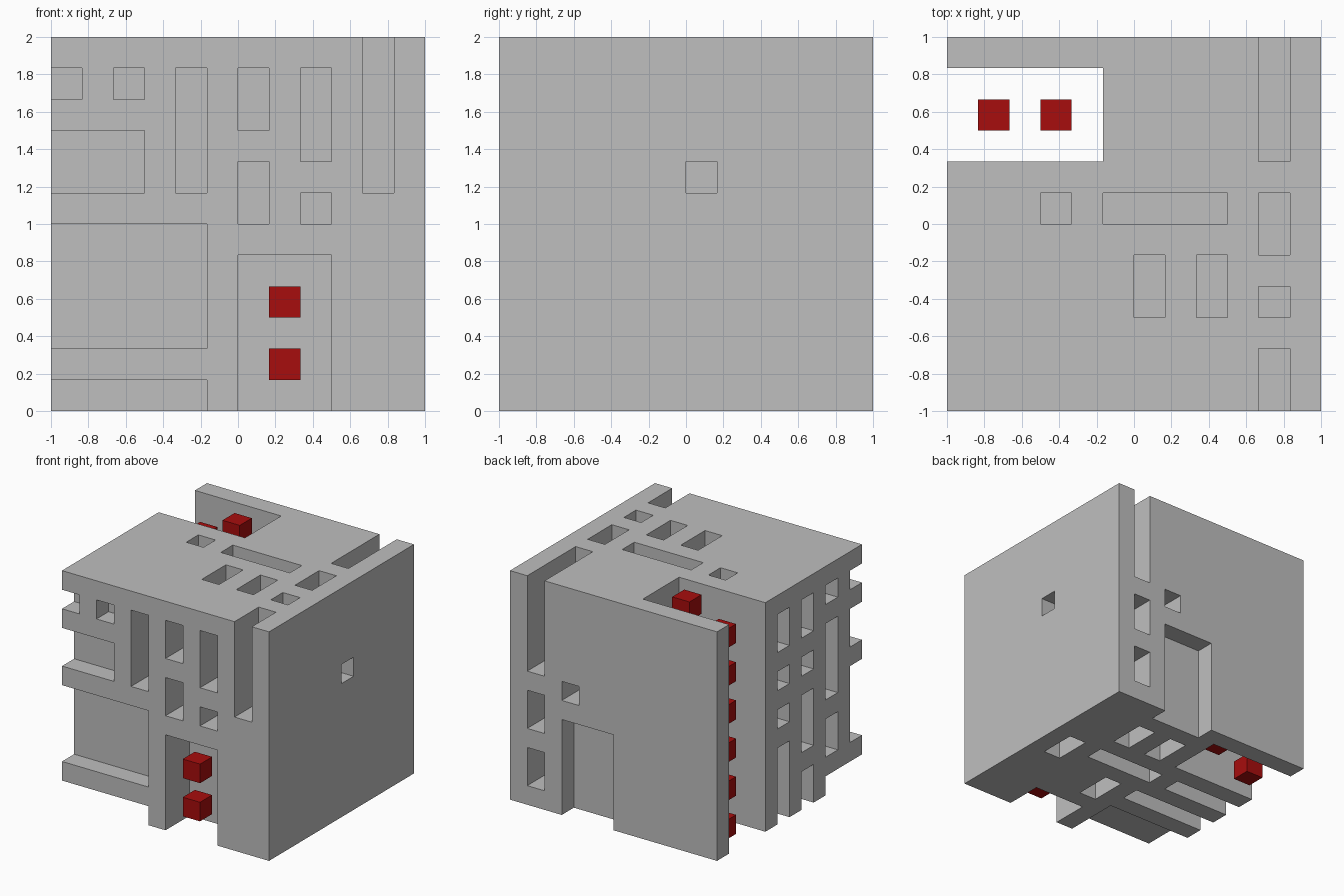
import bpy, bmesh
from mathutils import Vector

if "Cube" in bpy.data.objects:
    bpy.data.objects.remove(bpy.data.objects["Cube"], do_unlink=True)

N = 12            # the block is a 12 x 12 x 12 grid of cells
CELL = 2.0 / N


def make_material(name, rgb):
    mat = bpy.data.materials.new(name)
    mat.use_nodes = True
    mat.diffuse_color = (*rgb, 1)
    mat.node_tree.nodes["Principled BSDF"].inputs["Base Color"].default_value = (*rgb, 1)
    return mat


grey = make_material("light grey", (0.52, 0.52, 0.52))
red = make_material("deep red", (0.39, 0.004, 0.004))


def to_world(cell):
    return Vector((cell[0] * CELL - 1, cell[1] * CELL - 1, cell[2] * CELL))


def build_cells(name, cells, mat):
    """Skin a set of grid cells with outward faces and merge flat areas."""
    bm = bmesh.new()
    verts = {}

    def vert(p):
        if p not in verts:
            verts[p] = bm.verts.new(to_world(p))
        return verts[p]

    for c in cells:
        for axis in range(3):
            for side in (0, 1):
                near = list(c)
                near[axis] += 2 * side - 1
                if tuple(near) in cells:
                    continue
                corners = []
                for u, v in ((0, 0), (1, 0), (1, 1), (0, 1)):
                    p = list(c)
                    p[axis] += side
                    p[(axis + 1) % 3] += u
                    p[(axis + 2) % 3] += v
                    corners.append(vert(tuple(p)))
                bm.faces.new(corners if side else corners[::-1])
    bmesh.ops.dissolve_limit(bm, angle_limit=0.01, verts=bm.verts, edges=bm.edges)
    mesh = bpy.data.meshes.new(name)
    bm.to_mesh(mesh)
    bm.free()
    mesh.materials.append(mat)
    obj = bpy.data.objects.new(name, mesh)
    bpy.context.collection.objects.link(obj)
    return obj


solid = {(x, y, z) for x in range(N) for y in range(N) for z in range(N)}


def carve(x0, x1, y0, y1, z0, z1):
    solid.difference_update((x, y, z) for x in range(x0, x1)
                            for y in range(y0, y1) for z in range(z0, z1))


# Front recesses: x range, z range, depth
for x0, x1, z0, z1, d in (
        (0, 1, 10, 11, 1), (2, 3, 10, 11, 1), (0, 3, 7, 9, 1), (0, 5, 2, 6, 1),
        (0, 5, 0, 1, 3), (4, 5, 7, 11, 2), (6, 7, 9, 11, 2), (8, 9, 8, 11, 2),
        (6, 7, 6, 8, 2), (8, 9, 6, 7, 2), (10, 11, 7, 12, 2), (6, 9, 0, 5, 2)):
    carve(x0, x1, 0, d, z0, z1)

# Back recesses: x range, z range, depth
for x0, x1, z0, z1, d in (
        (10, 11, 7, 12, 4), (10, 11, 4, 6, 2), (10, 11, 1, 3, 2),
        (8, 9, 6, 7, 2), (6, 9, 0, 5, 1)):
    carve(x0, x1, N - d, N, z0, z1)

# Openings on the -x side: y range, z range, depth
for y0, y1, z0, z1, d in (
        (6, 7, 9, 11, 2), (6, 7, 7, 8, 2), (6, 7, 5, 6, 2), (6, 7, 0, 4, 4),
        (4, 5, 9, 11, 3), (4, 5, 7, 8, 3), (4, 5, 3, 6, 3), (4, 5, 0, 2, 5),
        (2, 3, 10, 11, 3), (2, 3, 5, 9, 3), (2, 3, 2, 4, 3)):
    carve(0, d, y0, y1, z0, z1)

# Single window on the +x side
carve(10, 12, 6, 7, 7, 8)

# Top openings: x range, y range
for x0, x1, y0, y1 in (
        (3, 4, 6, 7), (5, 9, 6, 7), (6, 7, 3, 5), (8, 9, 3, 5),
        (10, 11, 5, 7), (10, 11, 3, 4)):
    carve(x0, x1, y0, y1, 10, 12)

# Bottom openings: x range, y range
for x0, x1, y0, y1 in (
        (5, 9, 6, 7), (6, 7, 3, 5), (8, 9, 8, 10), (6, 7, 8, 10), (10, 11, 5, 7)):
    carve(x0, x1, y0, y1, 0, 2)

# Vertical shaft open to top, bottom and the -x side
carve(0, 5, 8, 11, 0, 12)

build_cells("maze_block", solid, grey)

# Floating red cubes: two staggered columns in the shaft, two in the doorway
for i in range(6):
    build_cells(f"shaft_outer_cube_{i + 1}", {(1, 9, 2 * i)}, red)
    build_cells(f"shaft_inner_cube_{i + 1}", {(3, 9, 2 * i + 1)}, red)
for i, z in enumerate((1, 3)):
    build_cells(f"doorway_cube_{i + 1}", {(7, 0, z)}, red)
